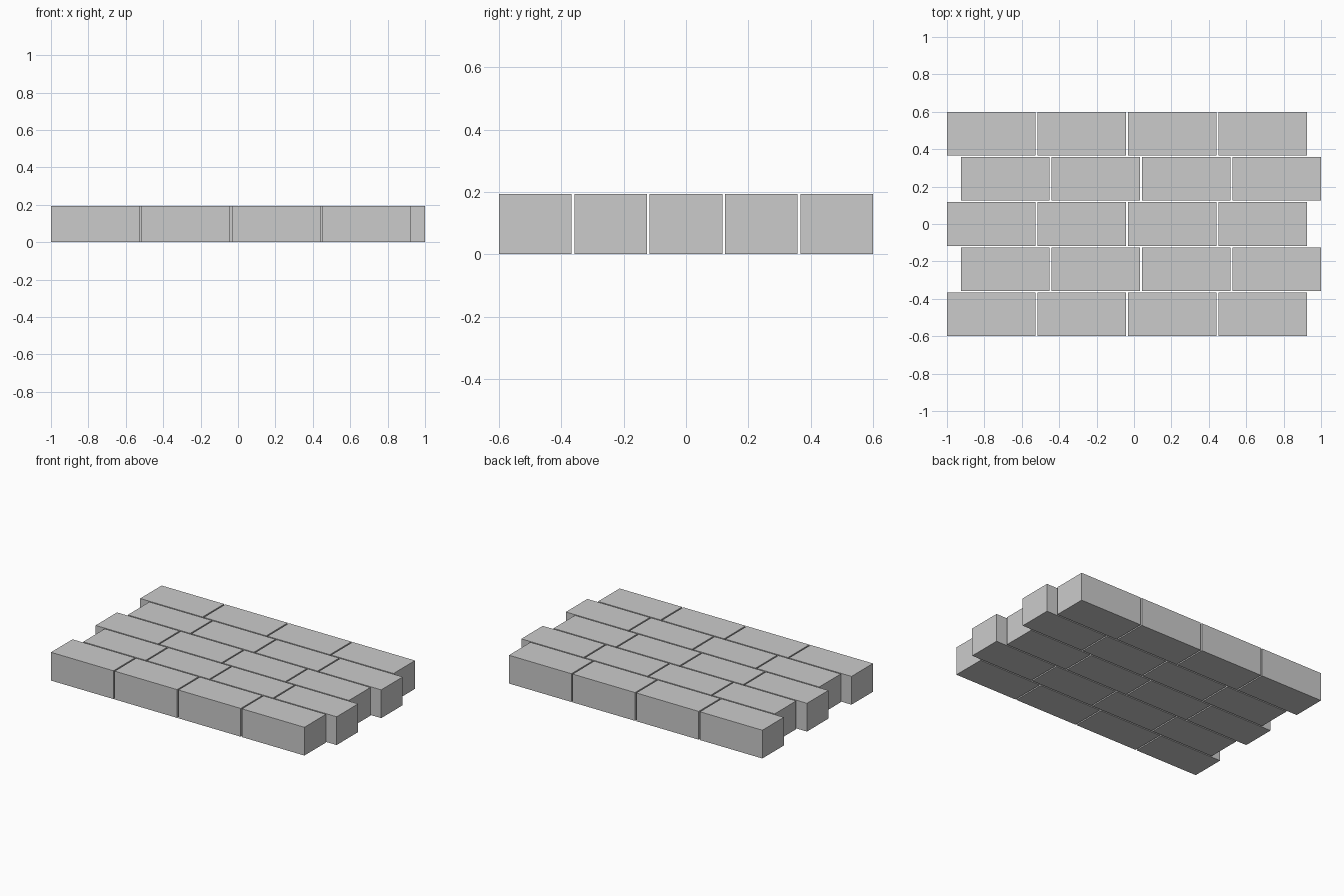
import bpy

if "Cube" in bpy.data.objects:
    bpy.data.objects.remove(bpy.data.objects["Cube"])

# Paver size and spacing (running bond laid flat)
W, D, H = 0.474, 0.233, 0.194
PITCH_X, PITCH_Y = 0.4835, 0.24175
COLS, ROWS = 4, 5
ROW_LEN = (COLS - 1) * PITCH_X + W


def add_brick(name, x, y):
    bpy.ops.mesh.primitive_cube_add(size=1, location=(x, y, H / 2))
    brick = bpy.context.object
    brick.name = name
    brick.scale = (W, D, H)
    bpy.ops.object.transform_apply(location=False, rotation=False, scale=True)


# Alternate rows sit flush left or flush right
for r in range(ROWS):
    start = -1.0 if r % 2 == 0 else 1.0 - ROW_LEN
    y = (r - (ROWS - 1) / 2) * PITCH_Y
    for c in range(COLS):
        add_brick(f"brick_row{r + 1}_{c + 1}", start + W / 2 + c * PITCH_X, y)
